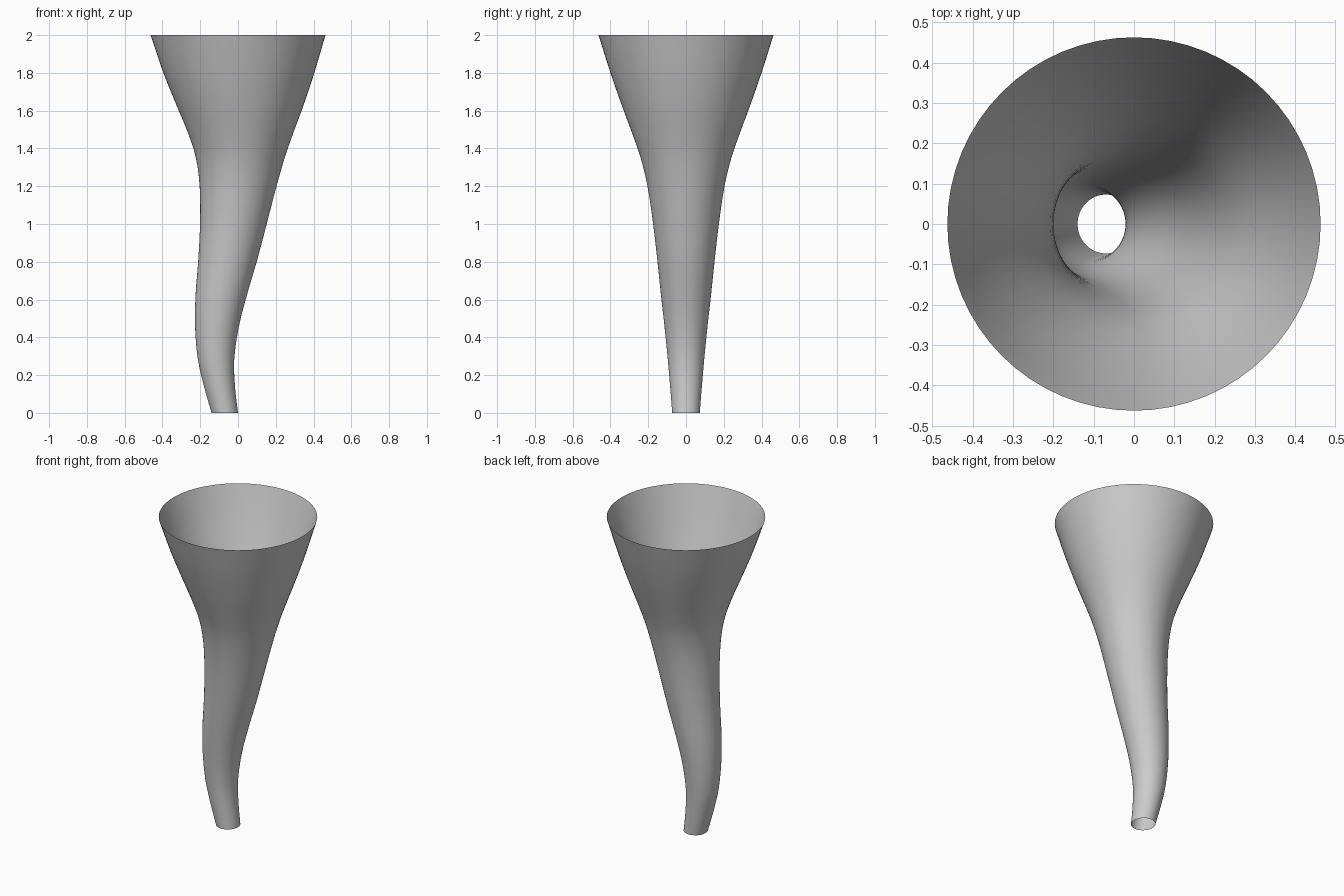
import bpy, bmesh, math

if "Cube" in bpy.data.objects:
    bpy.data.objects.remove(bpy.data.objects["Cube"])

SIDES = 64
STEPS = 3  # rings between profile stations

# Stations up the horn: z, left edge x, right edge x, half depth in y
STATIONS = [
    (0.00, -0.140, 0.000, 0.073),
    (0.14, -0.180, -0.016, 0.084),
    (0.28, -0.212, -0.020, 0.096),
    (0.45, -0.227, 0.003, 0.113),
    (0.62, -0.225, 0.046, 0.132),
    (0.80, -0.211, 0.099, 0.151),
    (1.00, -0.201, 0.152, 0.174),
    (1.20, -0.203, 0.204, 0.204),
    (1.35, -0.223, 0.247, 0.240),
    (1.48, -0.264, 0.292, 0.285),
    (1.62, -0.322, 0.344, 0.337),
    (1.80, -0.395, 0.404, 0.400),
    (2.00, -0.463, 0.463, 0.463),
]


def smooth(points, steps):
    """Cubic interpolation over z with finite-difference slopes."""
    def slope(i, k):
        a, b = points[max(i - 1, 0)], points[min(i + 1, len(points) - 1)]
        return (b[k] - a[k]) / (b[0] - a[0])
    out = []
    for i in range(len(points) - 1):
        p, q = points[i], points[i + 1]
        h = q[0] - p[0]
        for s in range(steps):
            t = s / steps
            row = [p[0] + h * t]
            for k in (1, 2, 3):
                row.append((2*t**3 - 3*t**2 + 1) * p[k] + (t**3 - 2*t**2 + t) * h * slope(i, k)
                           + (3*t**2 - 2*t**3) * q[k] + (t**3 - t**2) * h * slope(i + 1, k))
            out.append(row)
    return out + [points[-1]]


# Open, thin-walled curved horn made of stacked elliptical rings
bm = bmesh.new()
rings = []
for z, left, right, ry in smooth(STATIONS, STEPS):
    cx, rx = (left + right) / 2, (right - left) / 2
    rings.append([bm.verts.new((cx + rx * math.cos(2 * math.pi * j / SIDES),
                                ry * math.sin(2 * math.pi * j / SIDES), z))
                  for j in range(SIDES)])
for low, high in zip(rings, rings[1:]):
    for j in range(SIDES):
        n = (j + 1) % SIDES
        bm.faces.new((low[j], low[n], high[n], high[j])).smooth = True
mesh = bpy.data.meshes.new("horn_shell")
bm.to_mesh(mesh)
bm.free()
horn = bpy.data.objects.new("horn_shell", mesh)
bpy.context.collection.objects.link(horn)
